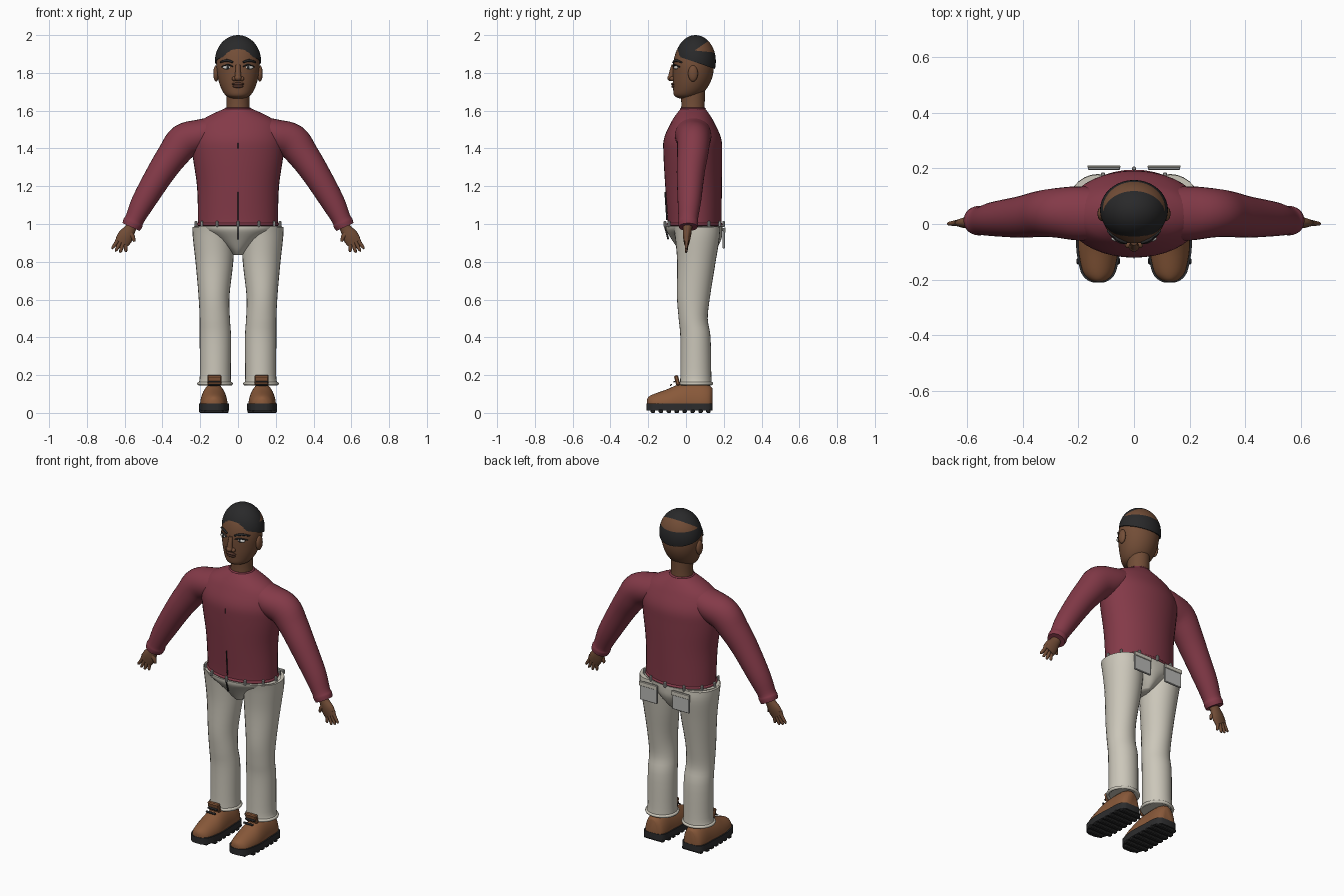
import bpy, bmesh, math
from mathutils import Vector, Matrix

if "Cube" in bpy.data.objects:
    bpy.data.objects.remove(bpy.data.objects["Cube"])


def material(name, rgb):
    m = bpy.data.materials.new(name)
    m.diffuse_color = (*rgb, 1)
    m.use_nodes = True
    m.node_tree.nodes["Principled BSDF"].inputs["Base Color"].default_value = m.diffuse_color
    return m


SKIN = material("brown skin", (0.17, 0.075, 0.038))
LIPS = material("dark brown lips", (0.085, 0.035, 0.022))
HAIR = material("black hair", (0.022, 0.022, 0.023))
SHIRT = material("wine shirt", (0.23, 0.042, 0.065))
PANTS = material("cream trousers", (0.60, 0.57, 0.49))
METAL = material("grey trim", (0.48, 0.48, 0.46))
SHOE = material("tan leather", (0.25, 0.10, 0.042))
SOLE = material("black rubber", (0.025, 0.025, 0.026))
WHITE = material("eye white", (0.7, 0.68, 0.64))


def finish(name, bm, mats, mirror=False, angle=40):
    bmesh.ops.recalc_face_normals(bm, faces=bm.faces)
    me = bpy.data.meshes.new(name)
    bm.to_mesh(me)
    bm.free()
    for m in mats if isinstance(mats, tuple) else (mats,):
        me.materials.append(m)
    for p in me.polygons:
        p.use_smooth = True
    me.set_sharp_from_angle(angle=math.radians(angle))
    ob = bpy.data.objects.new(name, me)
    bpy.context.collection.objects.link(ob)
    if mirror:
        ob.modifiers.new("mirror", 'MIRROR').use_mirror_merge = False
    return ob


def smooth_path(pts, sub):
    """Catmull-Rom interpolation of stations."""
    out = []
    for i in range(len(pts) - 1):
        a, b, c, d = (pts[max(0, min(len(pts) - 1, i + k))] for k in (-1, 0, 1, 2))
        for s in range(sub):
            t = s / sub
            out.append([0.5 * (2 * q + (r - p) * t + (2 * p - 5 * q + 4 * r - s_) * t * t
                               + (3 * q - p - 3 * r + s_) * t ** 3)
                        for p, q, r, s_ in zip(a, b, c, d)])
    return out + [list(pts[-1])]


def tube(name, pts, mat, mirror=False, n=28, sub=4, along_y=False, floor=None):
    """Loft ellipses through stations (x, y, z, in-plane radius, depth radius)."""
    st = smooth_path(pts, sub) if sub > 1 else pts
    bm, rings = bmesh.new(), []
    for i, (x, y, z, a, b) in enumerate(st):
        if along_y:
            u, v = Vector((1, 0, 0)), Vector((0, 0, 1))
        else:
            p, q = st[max(0, i - 1)], st[min(len(st) - 1, i + 1)]
            t = Vector((q[0] - p[0], 0, q[2] - p[2])).normalized()
            v = Vector((0, 1, 0))
            u = v.cross(t)
        ring = []
        for k in range(n):
            w = 2 * math.pi * k / n
            co = Vector((x, y, z)) + u * a * math.cos(w) + v * b * math.sin(w)
            if floor is not None:
                co.z = max(co.z, floor)
            ring.append(bm.verts.new(co))
        rings.append(ring)
    for r, s in zip(rings, rings[1:]):
        for k in range(n):
            bm.faces.new((r[k], r[(k + 1) % n], s[(k + 1) % n], s[k]))
    bm.faces.new(rings[0])
    bm.faces.new(rings[-1])
    return finish(name, bm, mat, mirror, 50)


def blob(name, c, r, mat, mirror=False, seg=20):
    bm = bmesh.new()
    bmesh.ops.create_uvsphere(bm, u_segments=seg, v_segments=seg // 2 + 2, radius=1,
                              matrix=Matrix.Translation(c) @ Matrix.Diagonal((*r, 1)))
    return finish(name, bm, mat, mirror)


def box(name, c, s, mat, mirror=False, rx=0):
    bm = bmesh.new()
    bmesh.ops.create_cube(bm, size=1, matrix=Matrix.Translation(c) @ Matrix.Rotation(rx, 4, 'X')
                          @ Matrix.Diagonal((*s, 1)))
    bmesh.ops.bevel(bm, geom=bm.edges[:], offset=min(s) * 0.25, segments=1, affect='EDGES')
    return finish(name, bm, mat, mirror, 30)


def hoop(name, c, a, b, r, mat, mirror=False, n=36):
    """Elliptical horizontal ring with round section."""
    bm = bmesh.new()
    g = [[bm.verts.new((c[0] + (a + r * math.cos(f)) * math.cos(w),
                        c[1] + (b + r * math.cos(f)) * math.sin(w), c[2] + r * math.sin(f)))
          for f in (2 * math.pi * j / 8 for j in range(8))]
         for w in (2 * math.pi * i / n for i in range(n))]
    for i in range(n):
        for j in range(8):
            h, k = g[(i + 1) % n], (j + 1) % 8
            bm.faces.new((g[i][j], h[j], h[k], g[i][k]))
    return finish(name, bm, mat, mirror, 60)


# Shirt: body, sleeves, hem, collar, front seam
tube("shirt_body", [(0, .045, .985, .212, .143), (0, .045, 1.03, .212, .143),
                    (0, .04, 1.2, .217, .15), (0, .036, 1.36, .24, .155),
                    (0, .035, 1.45, .245, .152), (0, .035, 1.53, .215, .118),
                    (0, .036, 1.575, .15, .092), (0, .037, 1.612, .068, .064)], SHIRT, n=40)
tube("sleeve", [(.12, .038, 1.495, .075, .09), (.2, .038, 1.468, .086, .097),
                (.285, .04, 1.437, .094, .088), (.345, .035, 1.365, .083, .082),
                (.41, .025, 1.27, .074, .074), (.5, .018, 1.12, .063, .062),
                (.545, .012, 1.03, .051, .052), (.556, .012, 1.006, .054, .053),
                (.566, .012, .984, .05, .05)], SHIRT, True)
hoop("shirt_hem", (0, .045, .998), .211, .142, .008, SHIRT)
hoop("shirt_collar", (0, .037, 1.61), .066, .062, .006, SHIRT)
for z0, z1, y0, y1 in ((1.02, 1.17, -.101, -.111), (1.40, 1.43, -.1195, -.1195)):
    box("shirt_seam", (0, (y0 + y1) / 2, (z0 + z1) / 2), (.004, .007, z1 - z0), SOLE,
        rx=math.atan2(y0 - y1, z1 - z0) if z0 < 1.3 else 0)

# Trousers: hips, legs, cuffs, pockets, fly, belt loops
tube("trouser_hips", [(0, .06, .835, .025, .07), (0, .06, .865, .055, .10),
                      (0, .055, .92, .13, .132), (0, .044, .965, .21, .148),
                      (0, .042, .99, .235, .15)], PANTS, n=40)
tube("trouser_leg", [(.122, .052, .15, .087, .085), (.12, .052, .2, .082, .082),
                     (.12, .05, .4, .083, .080), (.123, .038, .5, .08, .077),
                     (.127, .04, .62, .082, .088), (.125, .055, .8, .1, .102),
                     (.129, .06, .93, .11, .118), (.131, .055, .988, .111, .122)], PANTS, True)
hoop("trouser_cuff", (.122, .052, .155), .086, .083, .009, PANTS, True)
box("back_pocket", (.108, .2, .925), (.115, .012, .11), METAL, True)
box("pocket_flap", (.108, .206, .968), (.119, .008, .025), PANTS, True)
box("fly", (0, -.103, .955), (.005, .01, .075), SOLE, rx=.25)
for i in range(12):
    w = 2 * math.pi * i / 12 - math.pi / 2
    box("belt_loop", (.222 * math.cos(w), .044 + .155 * math.sin(w), 1.0),
        (.014, .014, .034), METAL)

# Hands: palm, four fingers, thumb
tube("palm", [(.555, .01, 1.0, .03, .028), (.57, .008, .975, .03, .024),
              (.595, .005, .935, .042, .021), (.615, .003, .9, .038, .014)], SKIN, True, n=16)
for bx, bz, tx, tz in ((.642, .915, .664, .868), (.628, .905, .645, .855),
                       (.612, .897, .622, .848), (.594, .897, .594, .852)):
    tube("finger", [(bx - .01, .004, bz + .02, .011, .012), (bx, .003, bz - .01, .0105, .010),
                    (tx, .001, tz + .006, .008, .007), (tx, .001, tz, .003, .003)],
         SKIN, True, n=10, sub=2)
tube("thumb", [(.573, .0, .955, .014, .014), (.556, -.003, .93, .012, .012),
               (.549, -.003, .907, .006, .007)], SKIN, True, n=10, sub=2)

# Shoes: rounded upper, tongue, laces, sole with treads
SHAPE = [(-.207, .014, .025), (-.198, .034, .04), (-.17, .056, .055), (-.1, .071, .08),
         (-.04, .072, .105), (.03, .068, .115), (.09, .066, .112), (.125, .056, .10), (.14, .035, .085)]
tube("shoe_upper", [(.128, y, .045, w, h) for y, w, h in SHAPE], SHOE, True,
     along_y=True, floor=.035)
box("shoe_tongue", (.125, -.047, .172), (.075, .022, .055), SHOE, True, rx=.25)
for y, z in ((-.062, .165), (-.08, .148)):
    box("shoe_lace", (.125, y, z), (.065, .012, .007), SOLE, True, rx=.5)
bm = bmesh.new()
edge = [(y * 1.01, w + .007) for y, w, h in smooth_path(SHAPE, 3)]
loop = [bm.verts.new((.128 + w, y, .012)) for y, w in edge]
loop += [bm.verts.new((.128 - w, y, .012)) for y, w in reversed(edge)]
base = bm.faces.new(loop)
top = bmesh.ops.extrude_face_region(bm, geom=[base])["geom"]
bmesh.ops.translate(bm, vec=(0, 0, .038), verts=[v for v in top if isinstance(v, bmesh.types.BMVert)])
finish("shoe_sole", bm, SOLE, True)
for i in range(8):
    y = -.175 + i * .042
    w = .10 if i == 0 else .13 if i == 7 else .156
    box("sole_tread", (.128, y, .009), (w, .024, .018), SOLE, True)

# Head, neck, ears
tube("neck", [(0, .037, 1.58, .064, .064), (0, .037, 1.64, .06, .062),
              (0, .037, 1.73, .062, .066)], SKIN)
tube("head", [(0, 0, 1.665, .03, .035), (0, .005, 1.68, .064, .068),
              (0, .022, 1.72, .09, .09), (0, .035, 1.78, .108, .105),
              (0, .04, 1.85, .115, .108), (0, .045, 1.92, .1, .094),
              (0, .046, 1.97, .06, .055), (0, .046, 1.988, .02, .02)], SKIN, n=36)
blob("ear", (.116, .037, 1.797), (.015, .026, .043), SKIN, True)

# Hair: dome trimmed on a slope, with a bald crescent at the back
bm = bmesh.new()
bmesh.ops.create_uvsphere(bm, u_segments=40, v_segments=24, radius=1,
                          matrix=Matrix.Translation((0, .05, 1.862)) @ Matrix.Diagonal((.122, .108, .138, 1)))
cuts = [(Vector((0, -.055, 1.892)), Vector((0, .34, 1)).normalized(), True),
        (Vector((0, .05, 1.918)), Vector((0, .1, 1)).normalized(), False),
        (Vector((0, .05, 1.922)), Vector((0, .68, -1)).normalized(), False)]
for co, no, clear in cuts:
    bmesh.ops.bisect_plane(bm, geom=bm.verts[:] + bm.edges[:] + bm.faces[:], plane_co=co,
                           plane_no=no, clear_inner=clear)
for f in bm.faces:
    m = f.calc_center_median()
    if all((m - co).dot(no) > 0 for co, no, _ in cuts[1:]):
        f.material_index = 1
bmesh.ops.holes_fill(bm, edges=[e for e in bm.edges if e.is_boundary], sides=0)
finish("hair", bm, (HAIR, SKIN))

# Face: eyes, brows, nose, mouth
blob("eye", (.055, -.051, 1.829), (.027, .013, .011), WHITE, True)
blob("iris", (.055, -.06, 1.829), (.009, .006, .009), SOLE, True, 12)
tube("eyelid", [(.027, -.066, 1.834, .003, .005), (.055, -.062, 1.843, .004, .006),
                (.088, -.034, 1.832, .003, .005)], HAIR, True, n=8)
tube("eyebrow", [(.026, -.067, 1.856, .005, .006), (.06, -.054, 1.866, .007, .007),
                 (.095, -.024, 1.856, .004, .006)], HAIR, True, n=8)
tube("nose_bridge", [(0, -.066, 1.845, .012, .01), (0, -.074, 1.81, .014, .014),
                     (0, -.08, 1.775, .018, .016)], SKIN, n=14)
blob("nose_tip", (0, -.079, 1.773), (.019, .02, .017), SKIN)
blob("nostril", (.02, -.073, 1.769), (.013, .014, .012), SKIN, True)
blob("upper_lip", (0, -.066, 1.741), (.033, .013, .008), LIPS)
blob("lower_lip", (0, -.065, 1.729), (.028, .013, .009), LIPS)
